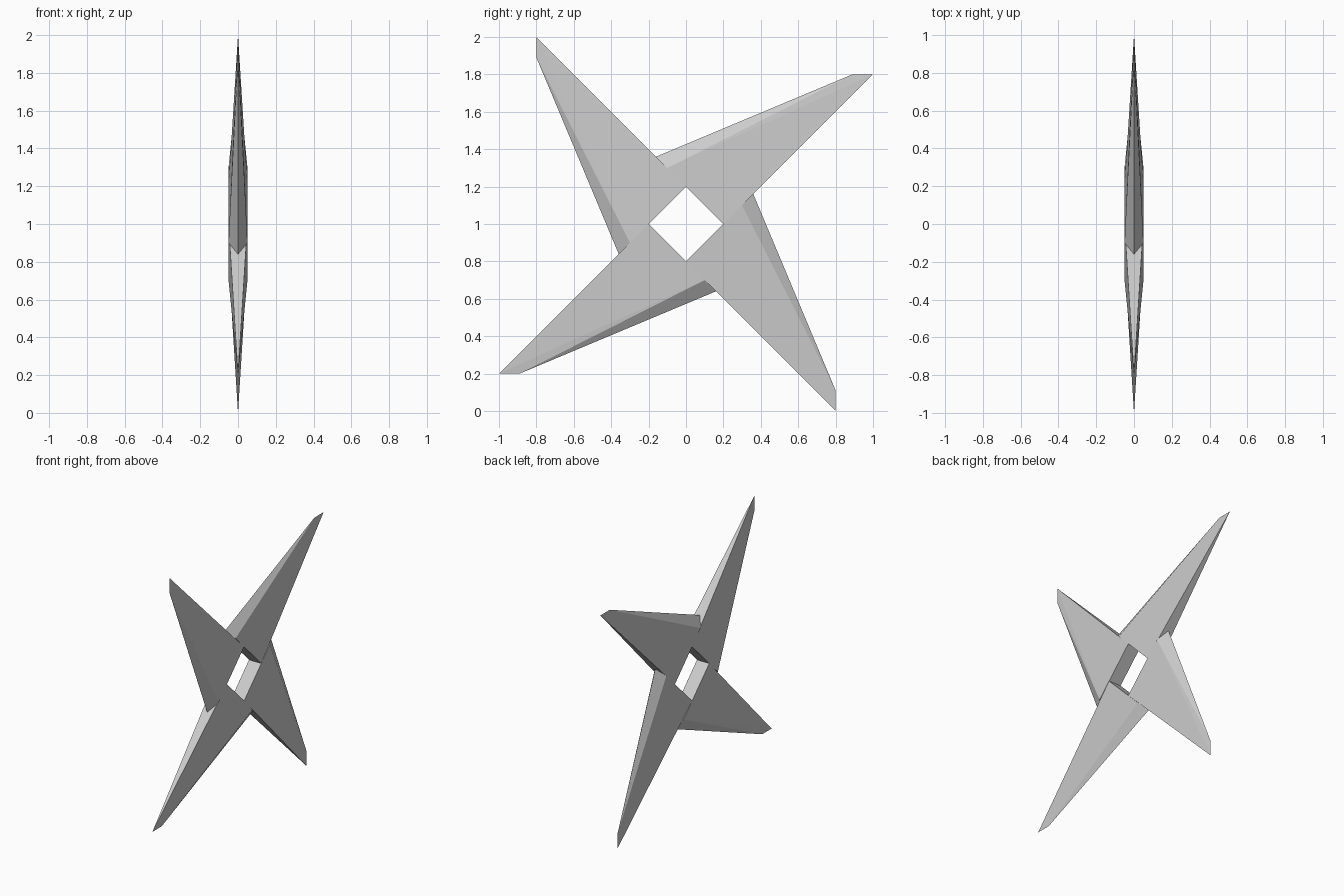
import bpy
from math import pi
from mathutils import Matrix, Vector

if "Cube" in bpy.data.objects:
    bpy.data.objects.remove(bpy.data.objects["Cube"])

H = 0.05  # half thickness at the hub

# One blade around the origin, lying in the YZ plane, mirrored about x = 0
verts = [
    (0, 1.0, 0.8),       # 0 tip
    (0, 0.89, 0.8),      # 1 end of cutting edge
    (0, -0.16, 0.36),    # 2 heel of cutting edge
    (H, -0.1, 0.3),      # 3 ridge ends
    (-H, -0.1, 0.3),     # 4
    (H, 0.2, 0),         # 5 hub corner
    (-H, 0.2, 0),        # 6
]
faces = [
    (0, 3, 5), (0, 6, 4),        # broad tapering faces
    (0, 1, 3), (1, 2, 3),        # ground bevel, one side
    (0, 4, 1), (1, 4, 2),        # ground bevel, other side
    (0, 5, 6),                   # straight back edge
    (2, 4, 6, 5, 3),             # base, also a wall of the square hole
]

# Four blades turned about the x axis leave a square hole in the middle
for i in range(4):
    turn = Matrix.Rotation(i * pi / 2, 3, 'X')
    mesh = bpy.data.meshes.new(f"blade_{i + 1}")
    mesh.from_pydata([turn @ Vector(v) for v in verts], [], faces)
    mesh.update()
    blade = bpy.data.objects.new(f"blade_{i + 1}", mesh)
    blade.location.z = 1
    bpy.context.collection.objects.link(blade)
